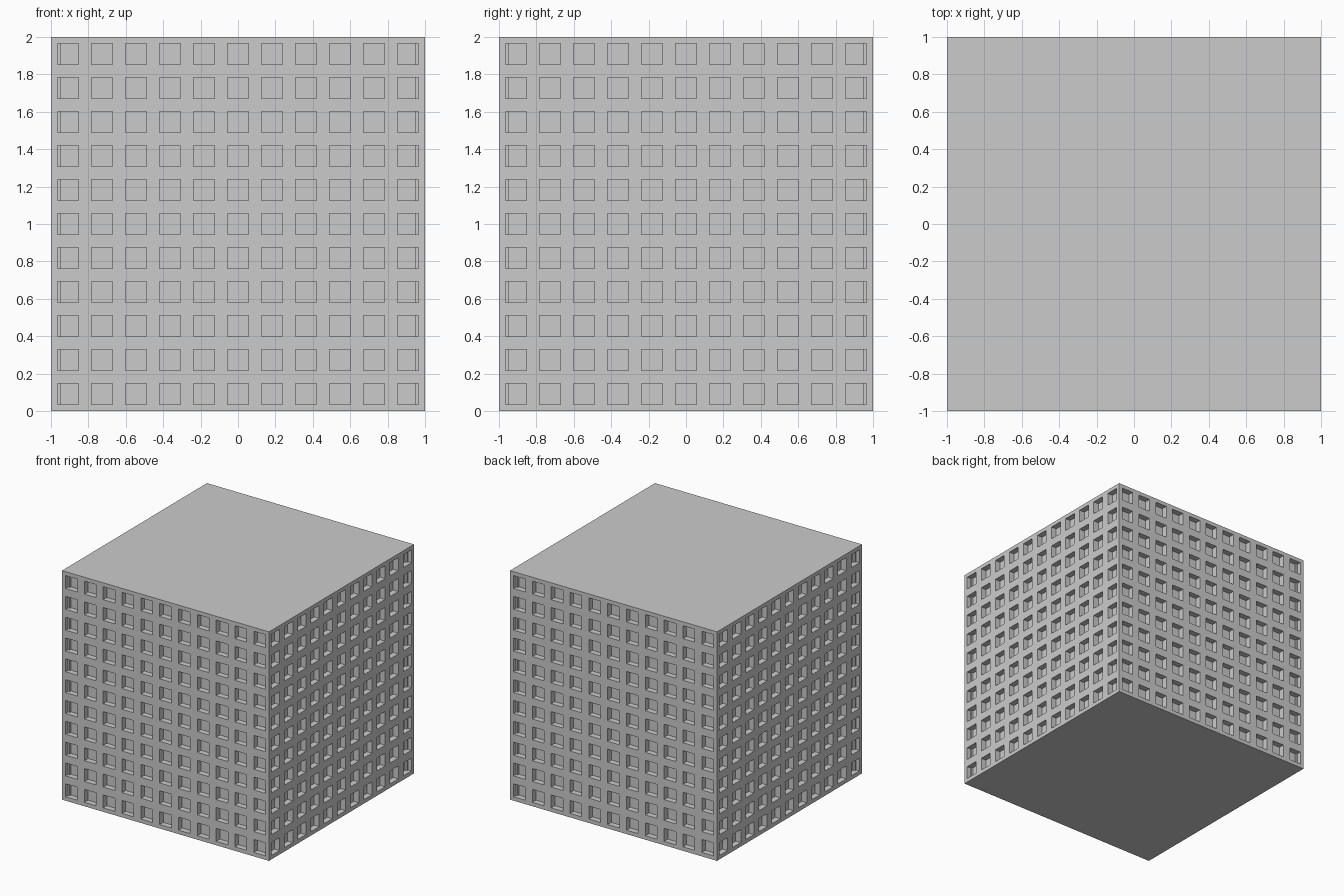
import bpy, bmesh
from mathutils import Matrix
from math import pi

if "Cube" in bpy.data.objects:
    bpy.data.objects.remove(bpy.data.objects["Cube"])

N = 11            # windows per row and column
CELL = 2 / N      # grid pitch
BORDER = 0.0345   # frame around each window
DEPTH = 0.05      # window recess

bm = bmesh.new()

# four gridded walls around the block
for k in range(4):
    place = (Matrix.Rotation(k * pi / 2, 4, 'Z') @ Matrix.Translation((0, -1, 1))
             @ Matrix.Rotation(pi / 2, 4, 'X'))
    bmesh.ops.create_grid(bm, x_segments=N, y_segments=N, size=1, matrix=place)
walls = list(bm.faces)

# flat roof and base
for z, flip in ((2, 0), (0, pi)):
    bmesh.ops.create_grid(bm, x_segments=N, y_segments=N, size=1,
                          matrix=Matrix.Translation((0, 0, z)) @ Matrix.Rotation(flip, 4, 'X'))
bmesh.ops.remove_doubles(bm, verts=bm.verts, dist=1e-4)
walls = [f for f in bm.faces if abs(f.normal.z) < 0.5]

# window recesses: inset each cell, then push it straight in
bmesh.ops.inset_individual(bm, faces=walls, thickness=BORDER, use_even_offset=True)
bmesh.ops.inset_individual(bm, faces=walls, thickness=0, depth=0)
for f in walls:
    f.normal_update()
    bmesh.ops.translate(bm, verts=f.verts, vec=-f.normal * DEPTH)

me = bpy.data.meshes.new("windowed_block")
bm.to_mesh(me)
bm.free()
bpy.context.collection.objects.link(bpy.data.objects.new("windowed_block", me))
